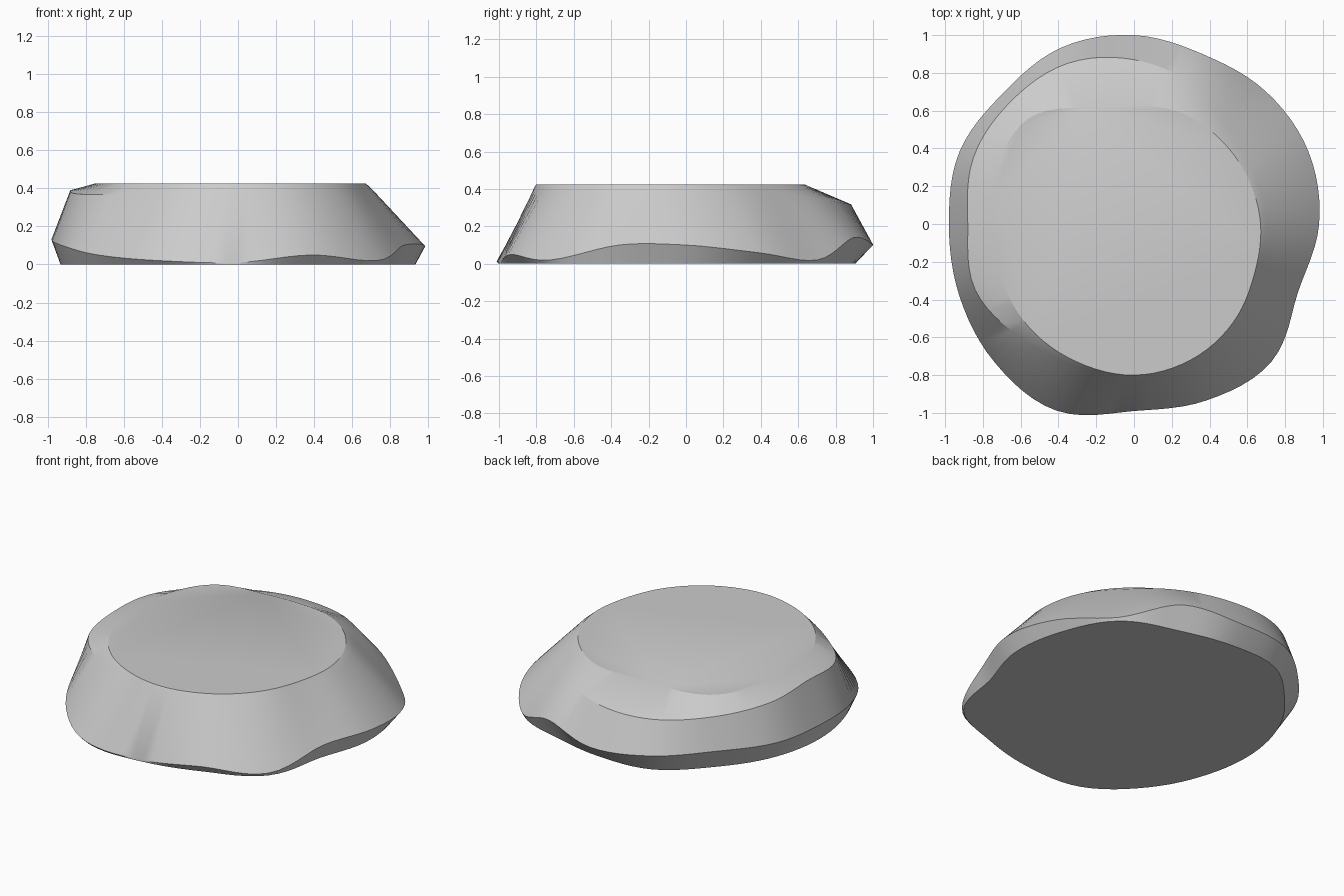
import bpy
import bmesh
from math import cos, sin, tau, radians

default_cube = bpy.data.objects.get("Cube")
if default_cube:
    bpy.data.objects.remove(default_cube, do_unlink=True)

SEGMENTS = 96
TOP_HEIGHT = 0.425

# Radii and heights around the stone, evenly spaced counter-clockwise from +x
base_radius = [.93, .95, .98, .9, .9, .94, .9, .91, .93, .96, 1.01, 1.05, .99, .97, 1.02, .9]
belly_radius = [.98, 1, .99, .97, 1, 1.01, .98, 1, .98, 1, 1.04, 1.07, .99, 1.01, 1.03, .94]
belly_height = [.1, .06, .02, .14, .1, .12, .14, .14, .13, .1, .05, .02, .01, .05, .02, .1]
shoulder_radius = [.7, .69, .7, .8, .87, .92, .92, .92, .88, .91, .85, .81, .81, .79, .75, .7]
shoulder_height = [.4, .4, .38, .34, .32, .32, .34, .37, .39, .37, .37, .4, .41, .41, .41, .41]
rim_radius = [.67, .65, .64, .64, .63, .67, .79, .78, .75, .76, .78, .79, .8, .78, .74, .69]


def sample(values, turn):
    """Smooth periodic interpolation of values at a fraction of a full turn."""
    position = turn * len(values)
    index = int(position)
    t = position - index
    a, b, c, d = (values[(index + step) % len(values)] for step in (-1, 0, 1, 2))
    slope_start, slope_end = (c - a) / 2, (d - b) / 2
    bend = 3 * (c - b) - 2 * slope_start - slope_end
    twist = 2 * (b - c) + slope_start + slope_end
    return b + t * (slope_start + t * (bend + t * twist))


def add_ring(bm, radii, heights):
    """Add one closed ring of vertices that follows the radii and heights."""
    ring = []
    for segment in range(SEGMENTS):
        turn = segment / SEGMENTS
        angle = turn * tau
        radius = sample(radii, turn)
        height = sample(heights, turn)
        ring.append(bm.verts.new((radius * cos(angle), radius * sin(angle), height)))
    return ring


def bridge(bm, lower, upper):
    """Join two rings with a band of quads."""
    for i in range(SEGMENTS):
        j = (i + 1) % SEGMENTS
        bm.faces.new((lower[i], lower[j], upper[j], upper[i]))


def make_material(name, color):
    material = bpy.data.materials.new(name)
    material.use_nodes = True
    material.diffuse_color = color
    material.node_tree.nodes["Principled BSDF"].inputs["Base Color"].default_value = color
    return material


# Flat-topped stone: base, bulging belly, worn shoulder and flat rim
bm = bmesh.new()
rings = [
    add_ring(bm, base_radius, [0]),
    add_ring(bm, belly_radius, belly_height),
    add_ring(bm, shoulder_radius, shoulder_height),
    add_ring(bm, rim_radius, [TOP_HEIGHT]),
]
for lower, upper in zip(rings, rings[1:]):
    bridge(bm, lower, upper)
bm.faces.new(rings[-1])
bm.faces.new(list(reversed(rings[0])))
bmesh.ops.recalc_face_normals(bm, faces=bm.faces)

mesh = bpy.data.meshes.new("flat_stone")
bm.to_mesh(mesh)
bm.free()
mesh.materials.append(make_material("stone_grey", (0.6, 0.6, 0.6, 1)))

stone = bpy.data.objects.new("flat_stone", mesh)
bpy.context.collection.objects.link(stone)

# Smooth sides with crisp edges at the top and base
bpy.context.view_layer.objects.active = stone
stone.select_set(True)
bpy.ops.object.shade_smooth_by_angle(angle=radians(25))
